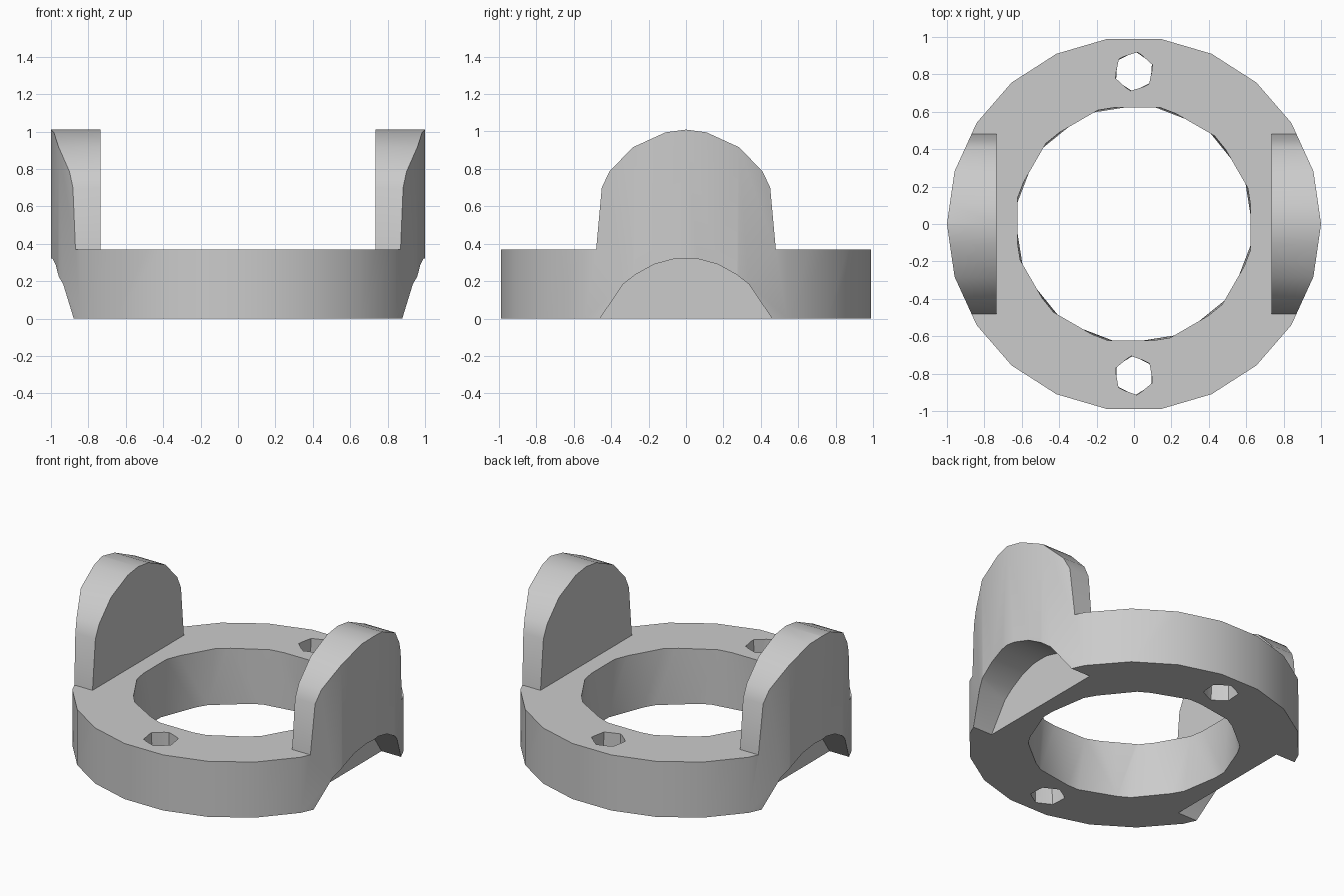
import bpy, bmesh, math
from mathutils import Matrix

old = bpy.data.objects.get("Cube")
if old:
    bpy.data.objects.remove(old, do_unlink=True)

grey = bpy.data.materials.new("plain_grey")
grey.use_nodes = True
colour = (0.6, 0.6, 0.6, 1)
grey.diffuse_color = colour
grey.node_tree.nodes["Principled BSDF"].inputs["Base Color"].default_value = colour

BASE = 0.37      # height of the ring
LUG_X = 0.735    # inner face of the lugs


def add_object(name, bm):
    bmesh.ops.recalc_face_normals(bm, faces=bm.faces)
    mesh = bpy.data.meshes.new(name)
    bm.to_mesh(mesh)
    bm.free()
    obj = bpy.data.objects.new(name, mesh)
    bpy.context.collection.objects.link(obj)
    return obj


def cylinder(name, radius, sides, z0, z1, y=0, turn=0, twist=0):
    """Upright prism; twist turns its lower rim for slanted facets."""
    bm = bmesh.new()
    rims = []
    for z, extra in ((z0, twist), (z1, 0)):
        angles = [math.radians(turn + extra + 360 * i / sides) for i in range(sides)]
        rims.append([bm.verts.new((radius * math.cos(a), y + radius * math.sin(a), z))
                     for a in angles])
    low, high = rims
    bm.faces.new(low)
    bm.faces.new(high)
    for i in range(sides):
        j = (i + 1) % sides
        bm.faces.new((low[i], low[j], high[j], high[i]))
    if twist:
        bmesh.ops.triangulate(bm, faces=bm.faces)
    return add_object(name, bm)


def extrude_x(name, half, x0, x1):
    """Mirror a (y, z) half outline ending on the centre line and extrude it along x."""
    outline = half + [(-y, z) for y, z in reversed(half) if y > 0]
    bm = bmesh.new()
    face = bm.faces.new([bm.verts.new((x0, y, z)) for y, z in outline])
    result = bmesh.ops.extrude_face_region(bm, geom=[face])
    moved = [v for v in result["geom"] if isinstance(v, bmesh.types.BMVert)]
    bmesh.ops.translate(bm, verts=moved, vec=(x1 - x0, 0, 0))
    return add_object(name, bm)


# Solid blank that carries both the ring and the lugs
body = cylinder("lugged_ring", 1.0, 22, 0, 1.2)

# Side silhouette: low ring with a rounded lug in the middle
lug_outline = [(1.2, -0.1), (1.2, BASE), (0.48, BASE), (0.45, 0.70), (0.41, 0.785),
               (0.285, 0.915), (0.11, 0.995), (0, 1.01)]
silhouette = extrude_x("silhouette_cutter", lug_outline, -1.3, 1.3)

# Open space between the lugs
gap = extrude_x("gap_cutter", [(1.3, BASE), (1.3, 1.5)], -LUG_X, LUG_X)

# Central bore and two bolt holes
bore = cylinder("bore_cutter", 0.64, 12, -0.2, 0.6, turn=15, twist=9)
back_hole = cylinder("back_hole_cutter", 0.105, 6, -0.2, 0.6, y=0.815, turn=18, twist=8)
front_hole = cylinder("front_hole_cutter", 0.105, 6, -0.2, 0.6, y=-0.81, turn=40, twist=-8)

# Arched notches under the lugs
arch = [(0.54, -0.1), (0.46, 0), (0.335, 0.185), (0.27, 0.235), (0.17, 0.29),
        (0.06, 0.32), (0, 0.322)]
notches = [extrude_x("notch_cutter", arch, s * LUG_X, s * 1.3) for s in (-1, 1)]

# Carve the blank, then discard the cutters
cutters = [silhouette, gap, bore, back_hole, front_hole] + notches
for cutter in cutters:
    cutter.hide_render = True
    mod = body.modifiers.new(cutter.name, "BOOLEAN")
    mod.operation = "INTERSECT" if cutter is silhouette else "DIFFERENCE"
    mod.solver = "EXACT"
    mod.object = cutter
bpy.context.view_layer.update()
evaluated = body.evaluated_get(bpy.context.evaluated_depsgraph_get())
carved = bpy.data.meshes.new_from_object(evaluated)
body.modifiers.clear()
body.data = carved
for cutter in cutters:
    bpy.data.objects.remove(cutter, do_unlink=True)

# Finish
carved.materials.clear()
carved.materials.append(grey)
for face in carved.polygons:
    face.material_index = 0
bpy.ops.object.select_all(action="DESELECT")
body.select_set(True)
bpy.context.view_layer.objects.active = body
bpy.ops.object.shade_smooth_by_angle(angle=math.radians(29))
